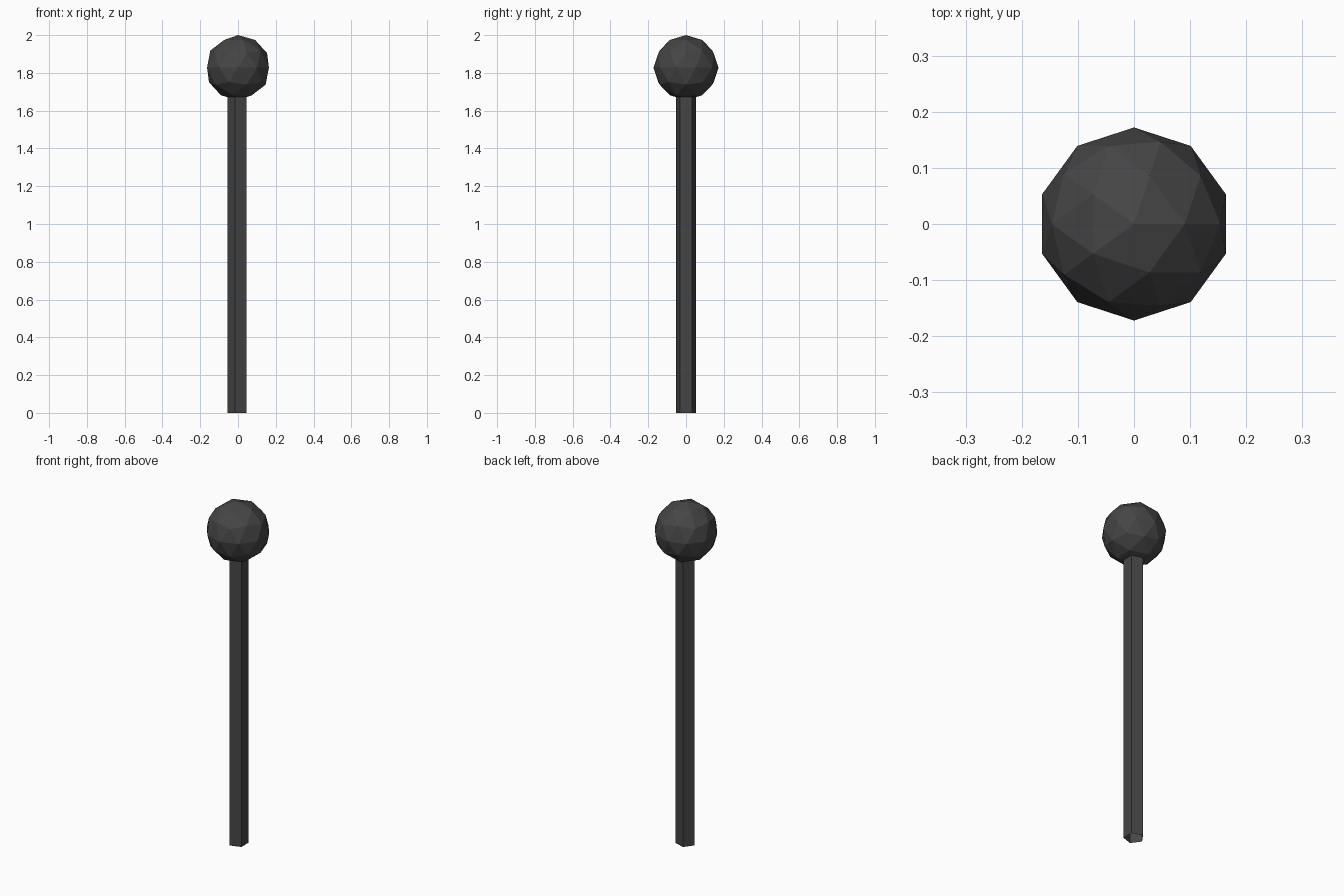
import bpy
import math

if "Cube" in bpy.data.objects:
    bpy.data.objects.remove(bpy.data.objects["Cube"])

HEIGHT = 2.0
BALL_R = 0.172
SHAFT_R = 0.055
SHAFT_TOP = 1.68  # ends just inside the ball

dark = bpy.data.materials.new("dark_grey")
dark.diffuse_color = (0.06, 0.06, 0.06, 1)
dark.use_nodes = True
dark.node_tree.nodes["Principled BSDF"].inputs["Base Color"].default_value = dark.diffuse_color


def finish(name):
    obj = bpy.context.object
    obj.name = name
    obj.data.materials.append(dark)
    return obj


# Five-sided shaft, open ended, one edge pointing to -x
bpy.ops.mesh.primitive_cylinder_add(
    vertices=5, radius=SHAFT_R, depth=SHAFT_TOP, end_fill_type='NOTHING',
    location=(0, 0, SHAFT_TOP / 2), rotation=(0, 0, math.pi / 2))
finish("shaft")

# Faceted ball on top
bpy.ops.mesh.primitive_ico_sphere_add(
    subdivisions=2, radius=BALL_R, location=(0, 0, HEIGHT - BALL_R))
finish("ball_head")
